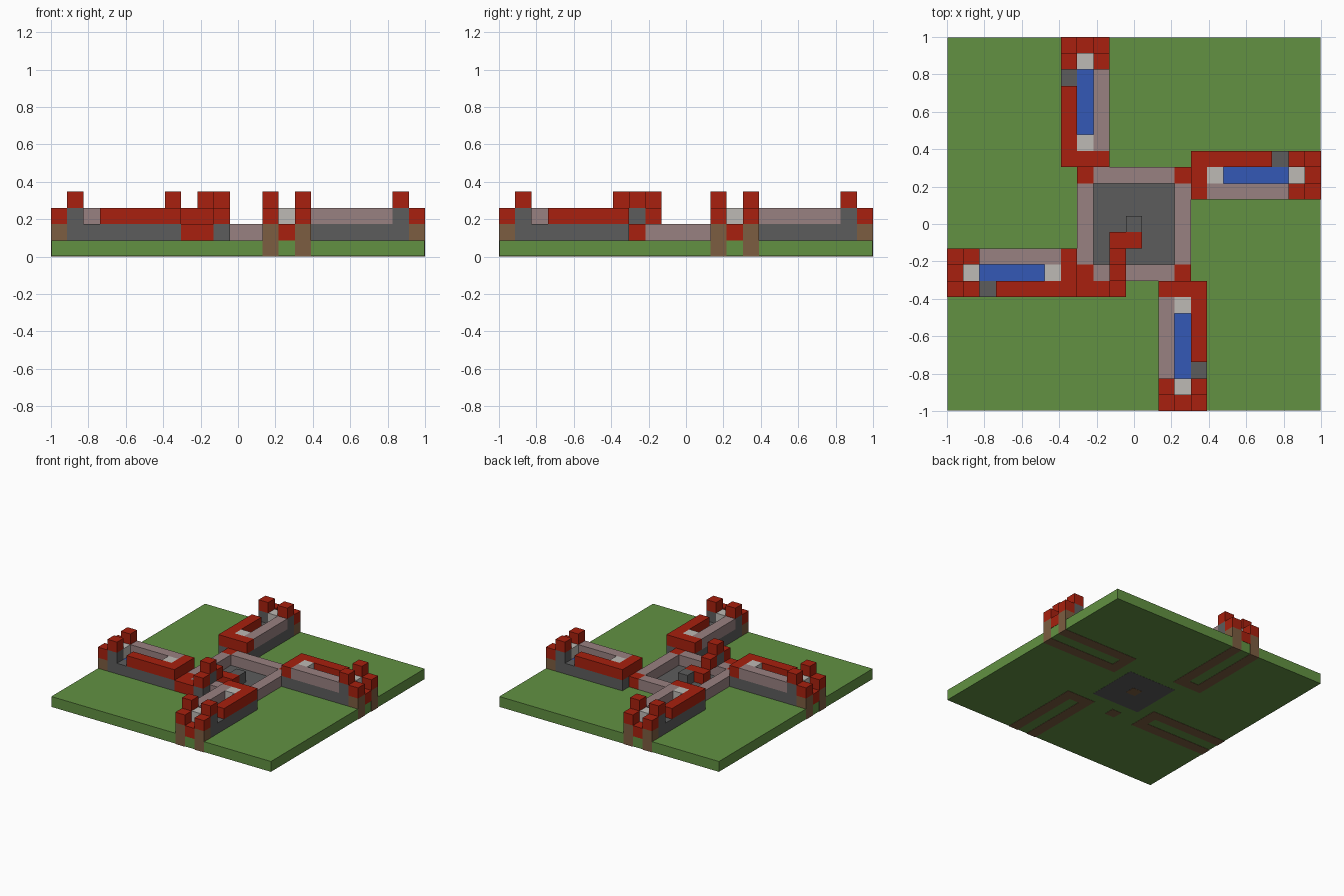
import bpy

cube = bpy.data.objects.get("Cube")
if cube:
    bpy.data.objects.remove(cube, do_unlink=True)

U = 2 / 23      # edge of one building block
LIP = 0.002     # how far inlaid blocks stand proud of the slab


def material(name, r, g, b):
    lin = [((c / 255 + 0.055) / 1.055) ** 2.4 for c in (r, g, b)] + [1]
    m = bpy.data.materials.new(name)
    m.use_nodes = True
    m.diffuse_color = lin
    m.node_tree.nodes["Principled BSDF"].inputs["Base Color"].default_value = lin
    return m


green = material("grass green", 98, 145, 66)
red = material("brick red", 168, 32, 14)
gray = material("stone gray", 92, 92, 92)
pink = material("pale clay", 153, 129, 129)
brown = material("earth brown", 124, 93, 65)
blue = material("water blue", 52, 88, 182)
white = material("warm white", 190, 186, 181)


def block(name, mat, xs, ys, zs, turns=0, lip=0.0):
    """Box over inclusive cell ranges, turned in quarter steps round the middle."""
    lo = [(xs[0] - 0.5) * U - lip, (ys[0] - 0.5) * U - lip, zs[0] * U - lip]
    hi = [(xs[1] + 0.5) * U + lip, (ys[1] + 0.5) * U + lip, (zs[1] + 1) * U]
    lo[2] = max(lo[2], 0) if lip >= 0 else -lip
    verts = []
    for z in (lo[2], hi[2]):
        for x, y in ((lo[0], lo[1]), (hi[0], lo[1]), (hi[0], hi[1]), (lo[0], hi[1])):
            for _ in range(turns):
                x, y = -y, x
            verts.append((x, y, z))
    faces = [(3, 2, 1, 0), (4, 5, 6, 7)]
    faces += [(i, (i + 1) % 4, (i + 1) % 4 + 4, i + 4) for i in range(4)]
    mesh = bpy.data.meshes.new(name)
    mesh.from_pydata(verts, [], faces)
    mesh.materials.append(mat)
    obj = bpy.data.objects.new(name, mesh)
    bpy.context.collection.objects.link(obj)
    return obj


# Ground slab, a hair smaller than its inlaid foundations
block("ground_slab", green, (-11, 11), (-11, 11), (0, 0), lip=-LIP)

# Sunken courtyard floor, raised a hair over the grass
floor = block("courtyard_floor", gray, (-2, 2), (-2, 2), (0, 0), lip=LIP / 2)
floor.location.z = LIP / 2

for t in range(4):
    # Courtyard wall and its corner
    block("courtyard_wall", pink, (-2, 2), (-3, -3), (1, 1), t)
    block("courtyard_corner", red, (3, 3), (-3, -3), (1, 1), t)

    # Channel inner end
    block("end_foundation", brown, (3, 3), (-4, -4), (0, 0), t)
    block("end_wall", gray, (2, 4), (-4, -4), (1, 1), t)
    block("end_coping", red, (2, 4), (-4, -4), (2, 2), t)

    # Channel sides with gate towers
    for x in (2, 4):
        side = (x, x)
        block("side_foundation", brown, side, (-11, -4), (0, 0), t)
        block("side_wall", gray, side, (-10, -5), (1, 1), t)
        block("gate_post", brown, side, (-11, -11), (1, 1), t)
        block("gate_post_cap", red, side, (-11, -11), (2, 2), t)
        block("tower", gray, side, (-10, -10), (2, 2), t)
        block("tower_cap", red, side, (-10, -10), (3, 3), t)
    block("pale_coping", pink, (2, 2), (-9, -5), (2, 2), t)
    block("red_coping", red, (4, 4), (-8, -5), (2, 2), t)

    # Water, the white blocks at its ends and the gate step
    block("water", blue, (3, 3), (-9, -6), (1, 1), t)
    block("inner_white_block", white, (3, 3), (-5, -5), (1, 2), t)
    block("outer_white_block", white, (3, 3), (-10, -10), (1, 2), t)
    block("gate_step", red, (3, 3), (-11, -11), (1, 1), t)

# Stair over the courtyard wall
block("stair_start", red, (-3, -2), (-4, -4), (1, 1))
block("stair_foundation", brown, (-1, -1), (-4, -4), (0, 0))
block("stair_post", gray, (-1, -1), (-4, -4), (1, 1))
block("stair_rise", red, (-1, -1), (-4, -4), (2, 2))
block("stair_top_post", gray, (-1, -1), (-3, -3), (2, 2))
block("stair_top", red, (-1, -1), (-3, -3), (3, 3))
block("stair_descent", red, (-1, -1), (-2, -2), (2, 2))
block("stair_landing", red, (-1, 0), (-1, -1), (1, 1))

# Middle post on its own foundation
block("middle_post", gray, (0, 0), (0, 0), (1, 1))
block("middle_foundation", brown, (0, 0), (0, 0), (0, 0))
